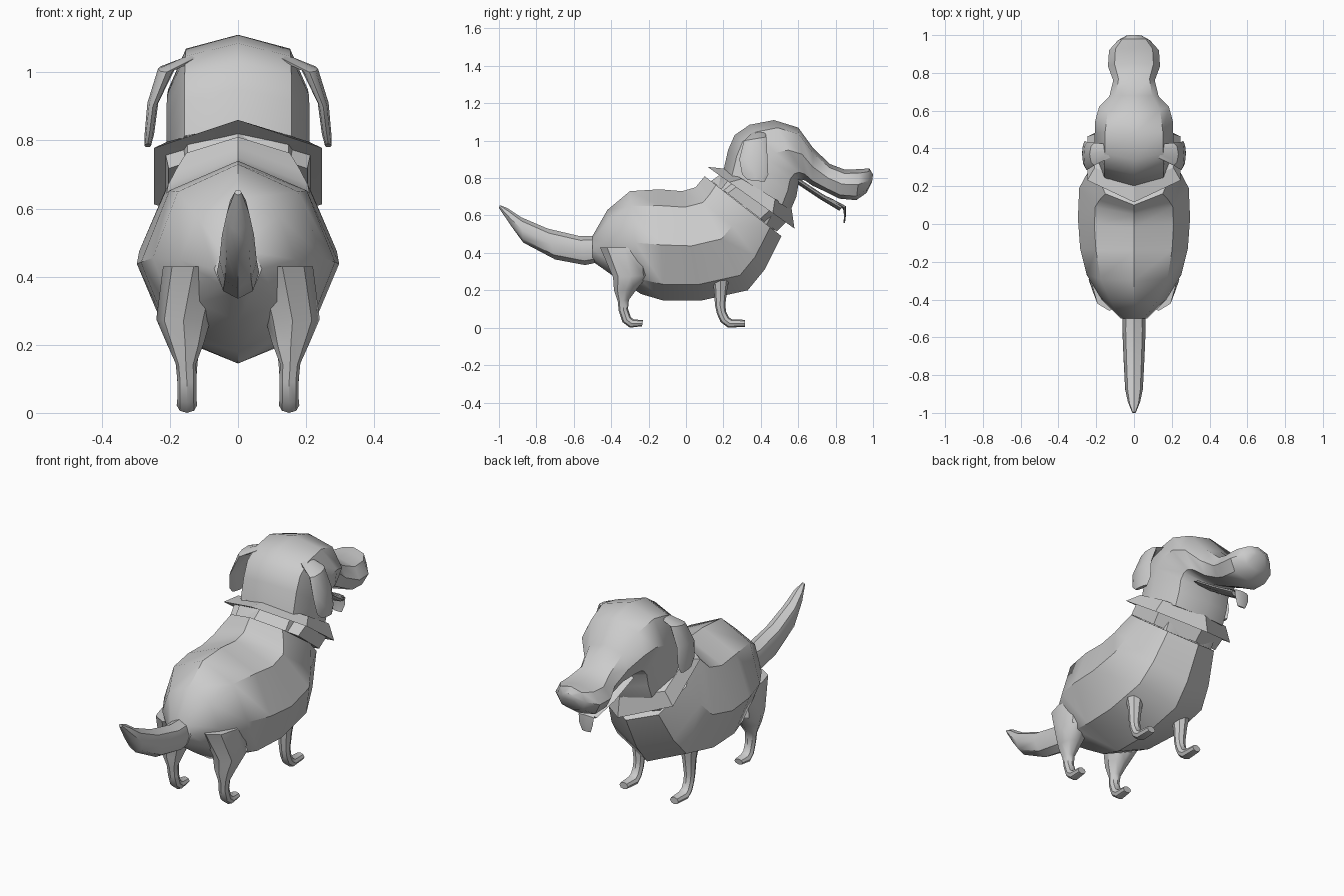
import bpy, bmesh
from math import sin, cos, pi, radians


def power(v, e):
    return (abs(v) ** e) * (1 if v >= 0 else -1)


def loft(name, sections, n=8, e=1.0, side=1, angle=40):
    """Skin closed rings. Section: (y,z) of one end, (y,z) of other end, half width, x centre."""
    bm = bmesh.new()
    rings = []
    for s in sections:
        (ay, az), (by, bz), w = s[:3]
        cx = s[3] * side if len(s) > 3 else 0
        ring = []
        for i in range(n):
            t = 2 * pi * i / n
            u, v = power(cos(t), e), power(sin(t), e)
            ring.append(bm.verts.new((cx + w * v,
                                      (ay + by) / 2 + (ay - by) / 2 * u,
                                      (az + bz) / 2 + (az - bz) / 2 * u)))
        rings.append(ring)
    for r, q in zip(rings, rings[1:]):
        for i in range(n):
            j = (i + 1) % n
            bm.faces.new((r[i], r[j], q[j], q[i]))
    bm.faces.new(rings[0])
    bm.faces.new(rings[-1])
    bmesh.ops.recalc_face_normals(bm, faces=bm.faces)
    me = bpy.data.meshes.new(name)
    bm.to_mesh(me)
    bm.free()
    ob = bpy.data.objects.new(name, me)
    bpy.context.collection.objects.link(ob)
    bpy.ops.object.select_all(action='DESELECT')
    ob.select_set(True)
    bpy.context.view_layer.objects.active = ob
    bpy.ops.object.shade_smooth_by_angle(angle=radians(angle))
    return ob


# Barrel body, ending in a slanted neck opening
loft("body", [
    ((-.50, .49), (-.50, .355), .07),
    ((-.42, .63), (-.38, .27), .17),
    ((-.30, .73), (-.24, .18), .25),
    ((-.14, .74), (-.12, .145), .285),
    ((-.02, .73), (.08, .145), .297),
    ((.05, .75), (.33, .20), .29),
    ((.075, .78), (.42, .31), .26),
    ((.10, .81), (.51, .49), .215)])

# Tail
loft("tail", [
    ((-.42, .49), (-.42, .36), .06),
    ((-.57, .49), (-.54, .335), .062),
    ((-.74, .53), (-.70, .365), .055),
    ((-.88, .59), (-.87, .455), .047),
    ((-.955, .64), (-.925, .53), .033),
    ((-.995, .655), (-1.0, .64), .01)])

# Neck and flared collar
loft("neck", [
    ((.12, .74), (.45, .48), .20),
    ((.22, .86), (.55, .66), .20)], e=.85)
loft("collar", [
    ((.135, .785), (.485, .515), .235),
    ((.185, .82), (.535, .565), .245),
    ((.115, .86), (.58, .53), .285),
    ((.21, .85), (.565, .635), .24)], n=6, angle=30)

# Head and snout, fanned around the chin
loft("head", [
    ((.20, .84), (.56, .63), .21),
    ((.225, .95), (.59, .70), .21),
    ((.26, 1.03), (.60, .76), .21),
    ((.34, 1.085), (.615, .785), .208),
    ((.47, 1.11), (.625, .79), .205),
    ((.60, 1.07), (.64, .785), .185),
    ((.68, .96), (.675, .76), .13),
    ((.77, .875), (.75, .725), .11),
    ((.85, .845), (.82, .69), .138),
    ((.93, .848), (.91, .682), .132),
    ((.98, .852), (.965, .72), .085),
    ((1.0, .82), (.995, .78), .04)], e=.85)

# Open lower jaw and hanging tongue
loft("lower_jaw", [
    ((.60, .80), (.60, .765), .11),
    ((.73, .715), (.72, .685), .085),
    ((.84, .652), (.82, .625), .05)])
loft("tongue", [
    ((.76, .70), (.755, .685), .045),
    ((.855, .65), (.84, .635), .045),
    ((.855, .60), (.845, .60), .04),
    ((.85, .56), (.842, .56), .025)])

for label, s in (("left", -1), ("right", 1)):
    # Floppy ear
    loft(label + "_ear", [
        ((.36, 1.05), (.42, 1.055), .03, .11),
        ((.31, 1.0), (.43, 1.02), .025, .21),
        ((.285, .90), (.435, .92), .016, .25),
        ((.30, .82), (.44, .82), .014, .26),
        ((.33, .79), (.42, .78), .01, .265)], side=s)
    # Hind leg with thigh and paw
    loft(label + "_hind_leg", [
        ((-.46, .43), (-.20, .43), .09, .13),
        ((-.39, .27), (-.20, .28), .08, .16),
        ((-.385, .20), (-.26, .21), .055, .155),
        ((-.365, .14), (-.305, .15), .03, .153),
        ((-.36, .09), (-.31, .10), .028, .15),
        ((-.34, .03), (-.295, .055), .028, .15),
        ((-.30, 0), (-.28, .045), .03, .15),
        ((-.235, .008), (-.23, .04), .025, .15)], side=s)
    # Front leg and paw
    loft(label + "_front_leg", [
        ((.13, .32), (.24, .32), .06, .15),
        ((.15, .20), (.22, .20), .036, .15),
        ((.155, .12), (.21, .12), .029, .15),
        ((.165, .075), (.215, .085), .028, .15),
        ((.185, .03), (.23, .055), .028, .15),
        ((.225, 0), (.245, .045), .03, .15),
        ((.315, .005), (.315, .042), .025, .15)], side=s)
